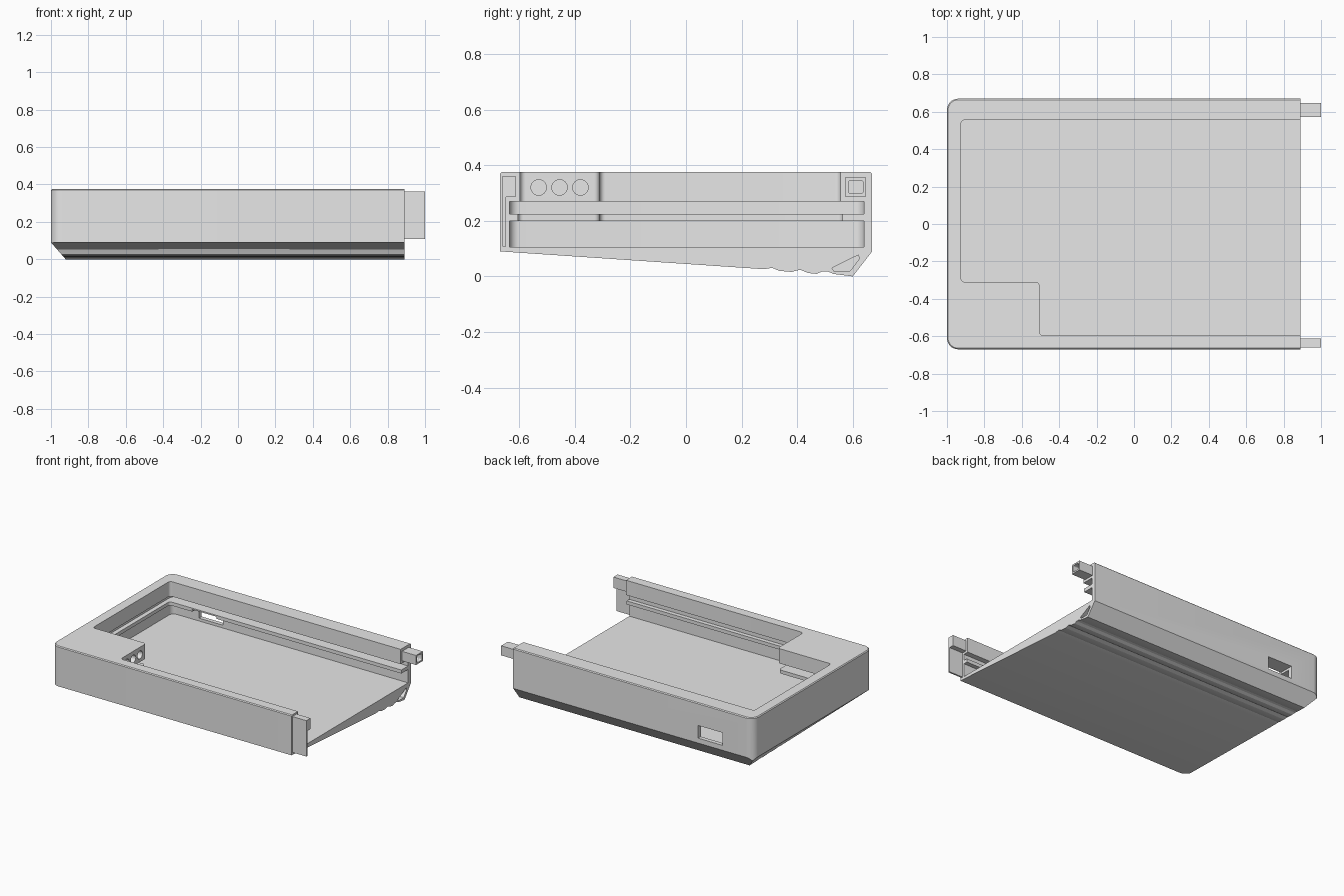
import bpy, bmesh, math
from mathutils import Vector

cube = bpy.data.objects.get("Cube")
if cube:
    bpy.data.objects.remove(cube, do_unlink=True)

grey = bpy.data.materials.new("light_grey")
grey.use_nodes = True
grey.diffuse_color = (0.8, 0.8, 0.8, 1)
grey.node_tree.nodes["Principled BSDF"].inputs["Base Color"].default_value = (0.8, 0.8, 0.8, 1)


def fillet(points, r, steps=8):
    """Round every corner of a 2D outline by radius r."""
    out = []
    n = len(points)
    for i in range(n):
        p = Vector(points[i])
        a = (Vector(points[i - 1]) - p).normalized()
        b = (Vector(points[(i + 1) % n]) - p).normalized()
        half = a.angle(b) / 2
        centre = p + (a + b).normalized() * r / math.sin(half)
        u = p + a * r / math.tan(half) - centre
        v = p + b * r / math.tan(half) - centre
        sweep = u.angle(v)
        for k in range(steps + 1):
            t = k / steps
            out.append(centre + (u * math.sin((1 - t) * sweep) + v * math.sin(t * sweep)) / math.sin(sweep))
    return out


def rect(u0, u1, v0, v1):
    return [(u0, v0), (u1, v0), (u1, v1), (u0, v1)]


def solid(name, rings, cut_plane=None):
    """Closed solid through a stack of matching rings of 3D points."""
    bm = bmesh.new()
    loops = [[bm.verts.new(p) for p in ring] for ring in rings]
    n = len(loops[0])
    for lo, hi in zip(loops, loops[1:]):
        for i in range(n):
            j = (i + 1) % n
            bm.faces.new((lo[i], lo[j], hi[j], hi[i]))
    bm.faces.new(loops[0][::-1])
    bm.faces.new(loops[-1])
    if cut_plane:
        cut = bmesh.ops.bisect_plane(bm, geom=bm.verts[:] + bm.edges[:] + bm.faces[:],
                                     plane_co=cut_plane[0], plane_no=cut_plane[1], clear_outer=True)
        edges = [e for e in cut["geom_cut"] if isinstance(e, bmesh.types.BMEdge)]
        bmesh.ops.contextual_create(bm, geom=edges)
    bmesh.ops.recalc_face_normals(bm, faces=bm.faces)
    mesh = bpy.data.meshes.new(name)
    bm.to_mesh(mesh)
    bm.free()
    mesh.materials.append(grey)
    obj = bpy.data.objects.new(name, mesh)
    bpy.context.collection.objects.link(obj)
    return obj


def along_z(name, outline, z0, z1):
    return solid(name, [[(x, y, z) for x, y in outline] for z in (z0, z1)])


def along_x(name, outline, x0, x1, cut_plane=None):
    return solid(name, [[(x, y, z) for y, z in outline] for x in (x0, x1)], cut_plane)


def combine(obj, other, operation="DIFFERENCE"):
    mod = obj.modifiers.new("combine", "BOOLEAN")
    mod.operation = operation
    mod.solver = "EXACT"
    mod.object = other
    bpy.context.view_layer.objects.active = obj
    bpy.ops.object.modifier_apply(modifier=mod.name)
    bpy.data.objects.remove(other, do_unlink=True)


END = 0.89

# Housing: sloped underside with grip ridges, chamfered at the back and closed end
side = [(-0.75, 0.095), (-0.67, 0.09), (0.28, 0.026), (0.31, 0.031), (0.335, 0.02), (0.38, 0.016),
        (0.41, 0.024), (0.44, 0.012), (0.47, 0.009), (0.49, 0.018), (0.51, 0.018), (0.53, 0.009),
        (0.6, 0), (0.75, 0.193), (0.75, 0.5), (-0.75, 0.5)]
housing = along_x("housing", side, -1.1, END, ((-1, 0, 0.09), (-0.08, 0, -0.07)))

# Plan outline with rounded corners and a fine top edge
rings = []
for z, inset in ((-0.1, 0), (0.369, 0), (0.375, 0.006)):
    plan = fillet(rect(-1 + inset, 1.2, -0.67 + inset, 0.67 - inset), 0.06 - inset)
    rings.append([(x, y, z) for x, y in plan])
combine(housing, solid("plan", rings), "INTERSECT")


# Stepped top opening, grooves and lower tray
def stepped(grow):
    return fillet([(-0.925 - grow, -0.31), (-0.505 - grow, -0.31), (-0.505 - grow, -0.597 - grow),
                   (1.2, -0.597 - grow), (1.2, 0.556 + grow), (-0.925 - grow, 0.556 + grow)], 0.02)


wide = fillet(rect(-0.965, 1.2, -0.635, 0.64), 0.035)
for name, outline, z0, z1 in (("tray", wide, 0.105, 0.2), ("groove", wide, 0.225, 0.27),
                              ("rib_opening", stepped(0.008), 0.19, 0.235),
                              ("top_opening", stepped(0), 0.255, 0.5)):
    combine(housing, along_z(name, outline, z0, z1))

# Port slot in the back wall
combine(housing, along_z("slot", rect(-0.755, -0.565, 0.55, 0.8), 0.125, 0.215))

# Three round holes in the step
for y in (-0.53, -0.455, -0.38):
    circle = [(y + 0.028 * math.cos(a), 0.32 + 0.028 * math.sin(a))
              for a in (math.tau * k / 24 for k in range(24))]
    combine(housing, along_x("hole", circle, -0.6, -0.4))

# Corner pocket in the open end
pocket = [(0.525, 0.03), (0.532, 0.019), (0.59, 0.019), (0.624, 0.064), (0.62, 0.077)]
combine(housing, along_x("pocket", pocket, END - 0.3, 1.2))

# Hollow back peg
back_peg = along_x("back_peg", rect(0.572, 0.648, 0.287, 0.355), 0.86, 1)
combine(back_peg, along_x("peg_bore", fillet(rect(0.584, 0.637, 0.298, 0.345), 0.008, 4), 0.9, 1.2))

# Front peg with a thin hanging tongue
tongue = [(-0.66, 0.107), (-0.648, 0.107), (-0.648, 0.285), (-0.613, 0.285), (-0.613, 0.362), (-0.66, 0.362)]
front_peg = along_x("front_peg", tongue, 0.86, 1)

# Smooth fillets, crisp edges
bpy.ops.object.select_all(action="DESELECT")
for obj in (housing, back_peg, front_peg):
    obj.select_set(True)
bpy.context.view_layer.objects.active = housing
bpy.ops.object.shade_smooth_by_angle(angle=math.radians(20))
